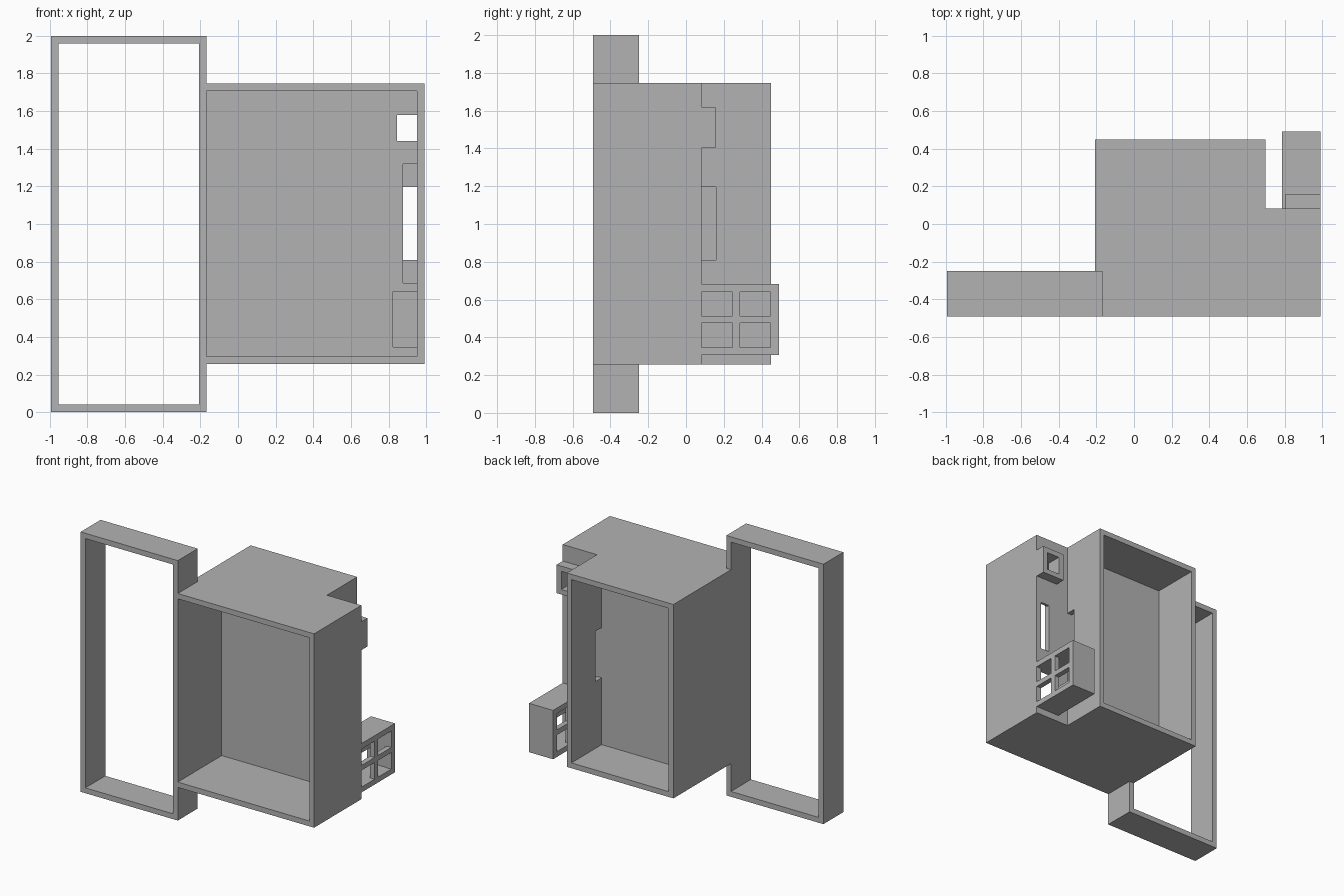
import bpy
import bmesh
from mathutils import Vector

cube = bpy.data.objects.get("Cube")
if cube:
    bpy.data.objects.remove(cube, do_unlink=True)

grey = bpy.data.materials.new("plain grey")
grey.use_nodes = True
grey.diffuse_color = (0.45, 0.45, 0.45, 1)
grey.node_tree.nodes["Principled BSDF"].inputs["Base Color"].default_value = grey.diffuse_color


def box(name, x, y, z):
    """Box given by its (low, high) range on each axis."""
    bm = bmesh.new()
    bmesh.ops.create_cube(bm, size=1)
    for v in bm.verts:
        v.co = Vector([r[0] if c < 0 else r[1] for c, r in zip(v.co, (x, y, z))])
    mesh = bpy.data.meshes.new(name)
    bm.to_mesh(mesh)
    bm.free()
    mesh.materials.append(grey)
    ob = bpy.data.objects.new(name, mesh)
    bpy.context.collection.objects.link(ob)
    return ob


def cut(ob, x, y, z):
    """Remove a box-shaped volume from a part."""
    cutter = box("cutter", x, y, z)
    cutter.hide_render = True
    mod = ob.modifiers.new("cut", "BOOLEAN")
    mod.operation = "DIFFERENCE"
    mod.solver = "EXACT"
    mod.object = cutter
    bpy.context.view_layer.objects.active = ob
    bpy.ops.object.modifier_apply(modifier=mod.name)
    bpy.data.objects.remove(cutter, do_unlink=True)


FRONT, BACK = -0.492, 0.45
PANEL = 0.082            # rear face of the dividing panel
INNER = PANEL - 0.04     # front face of the dividing panel
RIGHT, IN_RIGHT = 0.992, 0.952
LEFT, IN_LEFT = -0.208, -0.168
LOW, HIGH = 0.255, 1.747
INSIDE_Z = (LOW + 0.041, HIGH - 0.041)

# Main case: stepped rear corner, a cavity open to the front and one to the back
case = box("case", (LEFT, RIGHT), (FRONT, BACK), (LOW, HIGH))
cut(case, (0.70, 1.2), (PANEL, 1), (0, 2))
cut(case, (IN_LEFT, IN_RIGHT), (-1, INNER), INSIDE_Z)
cut(case, (IN_LEFT, 0.66), (PANEL, 1), INSIDE_Z)

# Panel openings: small window, recessed slot, way into the crate
window_x, window_z = (0.845, IN_RIGHT), (1.44, 1.58)
slot_x, slot_z = (0.878, IN_RIGHT), (0.81, 1.197)
crate_x, crate_z = (0.825, IN_RIGHT), (0.347, 0.64)
through = (INNER - 0.1, PANEL + 0.1)
cut(case, window_x, through, window_z)
cut(case, slot_x, through, slot_z)
cut(case, slot_x, (INNER - 0.1, INNER + 0.02), (0.687, 1.32))
cut(case, crate_x, through, crate_z)
# Side slot from the stepped corner into the rear cavity
cut(case, (0.6, 0.75), (PANEL, 0.158), slot_z)

# Short collar around the small window
collar = box("window_collar", (0.803, RIGHT), (PANEL, 0.157), (1.402, 1.62))
cut(collar, window_x, (0, 1), window_z)

# Hollow crate with four openings on each side
crate = box("rear_crate", (0.787, RIGHT), (PANEL, 0.492), (0.306, 0.682))
cut(crate, crate_x, (0, BACK), crate_z)
for y in ((PANEL, 0.245), (0.286, 0.447)):
    for z in ((0.347, 0.475), (0.514, 0.64)):
        cut(crate, (0.7, 1.1), y, z)

# Tall open side frame, cleared where the case wall takes its place
frame = box("side_frame", (-0.995, IN_LEFT), (FRONT, -0.25), (0, 2))
cut(frame, (-0.955, LEFT), (-1, 1), (0.041, 1.959))
cut(frame, (LEFT, 0), (-1, 1), (LOW, HIGH))
